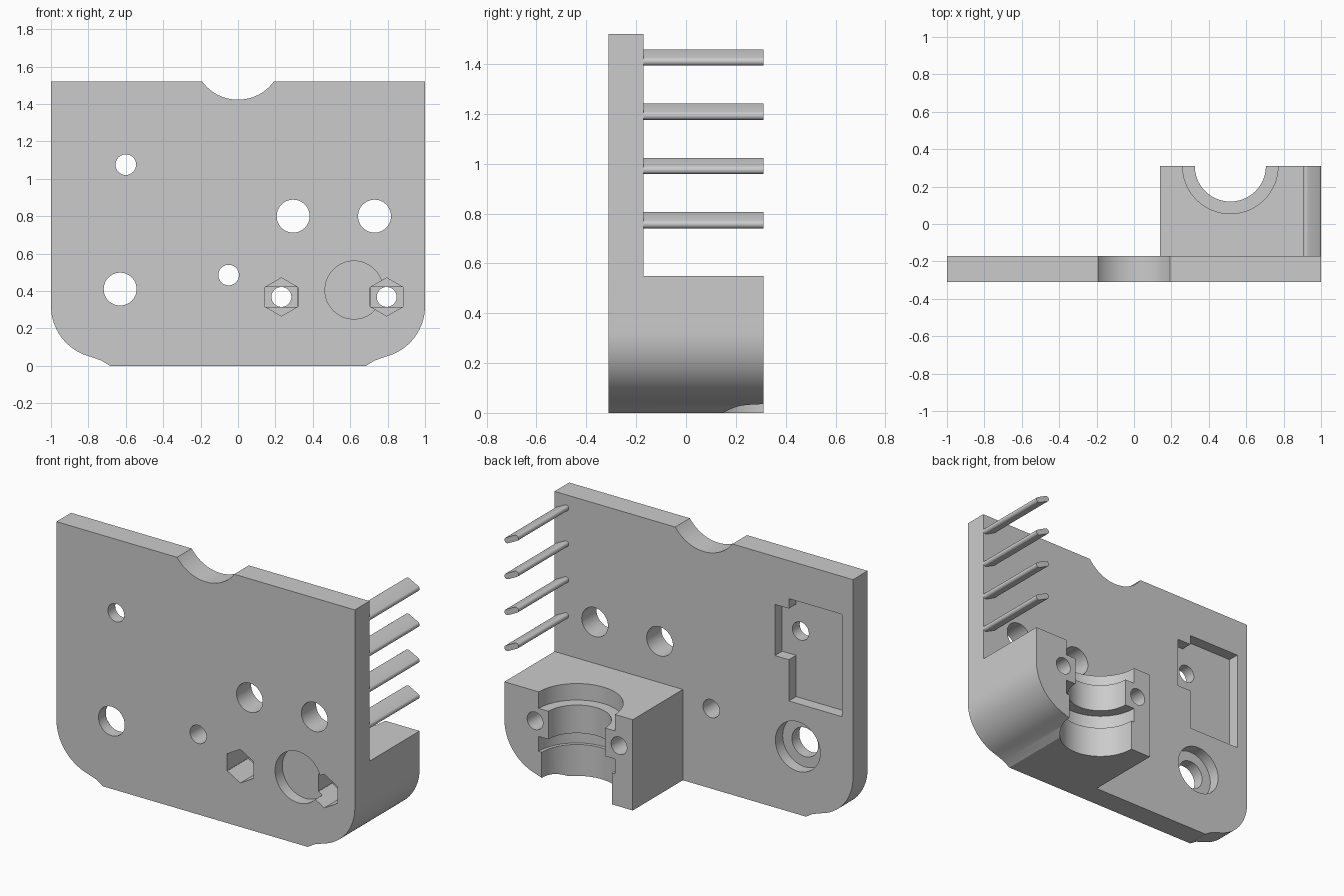
import bpy
import bmesh
from math import cos, sin, pi, radians
from mathutils import Matrix

cube = bpy.data.objects.get("Cube")
if cube:
    bpy.data.objects.remove(cube)

grey = bpy.data.materials.new("plain_grey")
grey.use_nodes = True
COLOUR = (0.6, 0.6, 0.6, 1)
grey.diffuse_color = COLOUR
grey.node_tree.nodes["Principled BSDF"].inputs["Base Color"].default_value = COLOUR

FRONT, FACE, BACK = -0.31, -0.17, 0.31


def arc(cx, cz, r, start, end, steps):
    angles = [radians(start + (end - start) * i / steps) for i in range(steps + 1)]
    return [(cx + r * cos(a), cz + r * sin(a)) for a in angles]


def circle(cx, cz, r, sides=48, turn=0):
    return arc(cx, cz, r, turn, turn + 360, sides)[:-1]


def rect(x0, x1, z0, z1):
    return [(x0, z0), (x1, z0), (x1, z1), (x0, z1)]


def prism(name, outline, y0, y1):
    """Extrude an (x, z) outline from y0 to y1."""
    bm = bmesh.new()
    face = bm.faces.new([bm.verts.new((x, y0, z)) for x, z in outline])
    new = bmesh.ops.extrude_face_region(bm, geom=[face])["geom"]
    verts = [v for v in new if isinstance(v, bmesh.types.BMVert)]
    bmesh.ops.translate(bm, verts=verts, vec=(0, y1 - y0, 0))
    bmesh.ops.recalc_face_normals(bm, faces=bm.faces)
    mesh = bpy.data.meshes.new(name)
    bm.to_mesh(mesh)
    bm.free()
    mesh.materials.append(grey)
    obj = bpy.data.objects.new(name, mesh)
    bpy.context.collection.objects.link(obj)
    return obj


def select(obj):
    bpy.ops.object.select_all(action="DESELECT")
    obj.select_set(True)
    bpy.context.view_layer.objects.active = obj


def cut(target, cutter):
    cutter.hide_render = True
    select(target)
    mod = target.modifiers.new("cut", "BOOLEAN")
    mod.operation = "DIFFERENCE"
    mod.solver = "EXACT"
    mod.object = cutter
    bpy.ops.object.modifier_apply(modifier=mod.name)
    bpy.data.objects.remove(cutter)


# Body outline: square top corners, rounded feet with a small step
right_foot = [(0.685, 0), (0.73, 0.028)] + arc(0.72, 0.32, 0.28, -75, 0, 20)
right_side = right_foot + [(1, 1.52)]
left_side = [(-x, z) for x, z in reversed(right_side)]
body = prism("mounting_plate", right_side + left_side, FRONT, BACK)

# Leave the clamp block standing behind the plate
cut(body, prism("waste", [(-1.1, -0.1), (0.14, -0.1), (0.14, 0.55), (1.1, 0.55),
                          (1.1, 1.7), (-1.1, 1.7)], FACE, 0.5))

# Top notch and through holes
cut(body, prism("notch", circle(0, 1.66, 0.2375, 64), -0.5, 0.5))
for x, z, r in [(-0.6, 1.075, 0.055), (-0.63, 0.41, 0.088), (-0.05, 0.485, 0.055),
                (0.295, 0.8, 0.088), (0.73, 0.8, 0.088)]:
    cut(body, prism("hole", circle(x, z, r), -0.5, 0.5))

# Round recesses: one in the front, one in the back
cut(body, prism("front_recess", circle(0.62, 0.405, 0.155, 64), -0.5, FRONT + 0.07))
cut(body, prism("back_recess", circle(-0.63, 0.41, 0.15, 64), FACE - 0.07, 0))

# Bolt bores with hexagonal nut pockets and a shallow bridging slot
for x in (0.232, 0.795):
    z = 0.368
    cut(body, prism("bolt_bore", circle(x, z, 0.053), -0.5, 0.5))
    cut(body, prism("nut_pocket", circle(x, z, 0.102, 6, 30), -0.5, FRONT + 0.2))
    cut(body, prism("bridge_slot", rect(x - 0.087, x + 0.087, z - 0.053, z + 0.053),
                    -0.5, FRONT + 0.212))

# Stepped sensor pocket in the back of the plate
cut(body, prism("sensor_pocket", [(-0.926, 0.67), (-0.57, 0.67), (-0.57, 0.92),
                                  (-0.477, 0.92), (-0.477, 1.23), (-0.57, 1.23),
                                  (-0.57, 1.29), (-0.926, 1.29)], FACE - 0.07, 0))

# Stepped half-round clamp groove, lathed about a vertical axis
steps = [(-0.1, 0.19, 0.235), (0.19, 0.28, 0.255), (0.28, 0.45, 0.19), (0.45, 0.7, 0.255)]
bm = bmesh.new()
profile = [(0, -0.1)]
for z0, z1, r in steps:
    profile += [(r, z0), (r, z1)]
profile.append((0, 0.7))
verts = [bm.verts.new((r, 0, z)) for r, z in profile]
edges = [bm.edges.new(pair) for pair in zip(verts, verts[1:])]
bmesh.ops.spin(bm, geom=verts + edges, cent=(0, 0, 0), axis=(0, 0, 1),
               angle=2 * pi, steps=72)
bmesh.ops.remove_doubles(bm, verts=bm.verts, dist=0.0001)
bmesh.ops.transform(bm, matrix=Matrix.Translation((0.515, BACK, 0)), verts=bm.verts)
bmesh.ops.recalc_face_normals(bm, faces=bm.faces)
mesh = bpy.data.meshes.new("clamp_groove")
bm.to_mesh(mesh)
bm.free()
mesh.materials.append(grey)
groove = bpy.data.objects.new("clamp_groove", mesh)
bpy.context.collection.objects.link(groove)
cut(body, groove)

# Column of tilted flat pins with rounded edges
parts = [body]
for i in range(4):
    z = 0.773 + 0.2177 * i
    tilt = -27
    outline = (arc(0.983, z - 0.0155, 0.017, tilt - 90, tilt + 90, 10)
               + arc(0.922, z + 0.0155, 0.017, tilt + 90, tilt + 270, 10))
    parts.append(prism(f"side_pin_{i + 1}", outline, FACE - 0.01, BACK))

for obj in parts:
    select(obj)
    bpy.ops.object.shade_smooth_by_angle(angle=radians(25))
